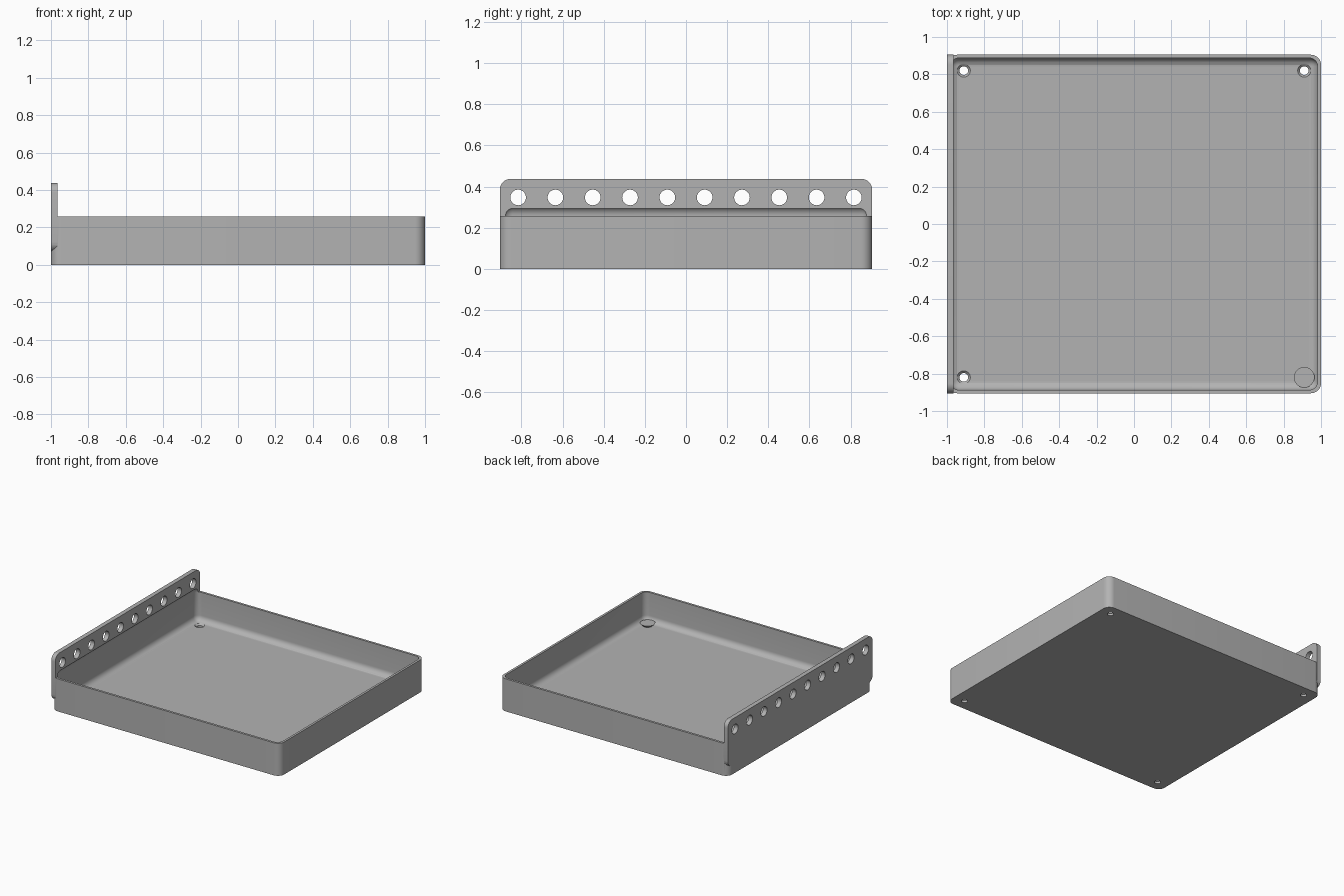
import bpy, bmesh, math
from mathutils import Matrix, Vector

default = bpy.data.objects.get("Cube")
if default:
    bpy.data.objects.remove(default, do_unlink=True)

grey = bpy.data.materials.new("mid_grey")
grey.use_nodes = True
colour = (0.45, 0.45, 0.45, 1)
grey.diffuse_color = colour
grey.node_tree.nodes["Principled BSDF"].inputs["Base Color"].default_value = colour


def make_object(name, bm):
    bmesh.ops.recalc_face_normals(bm, faces=bm.faces)
    mesh = bpy.data.meshes.new(name)
    bm.to_mesh(mesh)
    bm.free()
    obj = bpy.data.objects.new(name, mesh)
    bpy.context.scene.collection.objects.link(obj)
    mesh.materials.append(grey)
    return obj


def rounded_box(name, low, high, radius, axis=None):
    """Box rounded on edges along one axis, or on every edge."""
    low, high = Vector(low), Vector(high)
    bm = bmesh.new()
    bmesh.ops.create_cube(bm, size=1)
    bmesh.ops.scale(bm, vec=high - low, verts=bm.verts)
    bmesh.ops.translate(bm, vec=(low + high) / 2, verts=bm.verts)
    edges = [e for e in bm.edges if axis is None
             or abs((e.verts[0].co - e.verts[1].co).normalized()[axis]) > 0.9]
    bmesh.ops.bevel(bm, geom=edges, offset=radius, offset_type='OFFSET',
                    segments=8, profile=0.5, affect='EDGES')
    return make_object(name, bm)


def drill(name, centre, r1, r2, depth, along_x=False):
    """Round cutter, centred on a point."""
    turn = Matrix.Rotation(math.pi / 2, 4, 'Y') if along_x else Matrix()
    bm = bmesh.new()
    bmesh.ops.create_cone(bm, cap_ends=True, segments=32, radius1=r1, radius2=r2,
                          depth=depth, matrix=Matrix.Translation(centre) @ turn)
    return make_object(name, bm)


def combine(target, tool, operation):
    mod = target.modifiers.new(operation, 'BOOLEAN')
    mod.object = tool
    mod.operation = operation
    mod.solver = 'EXACT'
    bpy.context.view_layer.objects.active = target
    bpy.ops.object.modifier_apply(modifier=mod.name)
    bpy.data.objects.remove(tool, do_unlink=True)


half_y, floor = 0.905, 0.03

# Tray body with the upright mounting plate on its right side
tray = rounded_box("tray", (-1, -half_y, 0), (1, half_y, 0.257), 0.055, axis=2)
plate = rounded_box("mounting_plate", (-1, -half_y, 0.07), (-0.965, half_y, 0.437),
                    0.052, axis=0)
combine(tray, plate, 'UNION')

# Filleted hollow, which also bites into the foot of the plate
hollow = rounded_box("hollow", (-0.982, -0.887, floor), (0.982, 0.887, 0.304), 0.045)
combine(tray, hollow, 'DIFFERENCE')

# Countersunk screw holes in the floor corners
for x in (-0.91, 0.91):
    for y in (-0.82, 0.82):
        combine(tray, drill("screw_hole", (x, y, 0), 0.023, 0.023, 0.2), 'DIFFERENCE')
        combine(tray, drill("countersink", (x, y, floor), 0.015, 0.055, 0.04), 'DIFFERENCE')

# Row of ten holes through the plate
for i in range(10):
    y = (i - 4.5) * 0.1813
    combine(tray, drill("plate_hole", (-0.98, y, 0.347), 0.038, 0.038, 0.2, True),
            'DIFFERENCE')

bpy.ops.object.select_all(action='DESELECT')
tray.select_set(True)
bpy.context.view_layer.objects.active = tray
bpy.ops.object.shade_smooth_by_angle(angle=math.radians(30))
